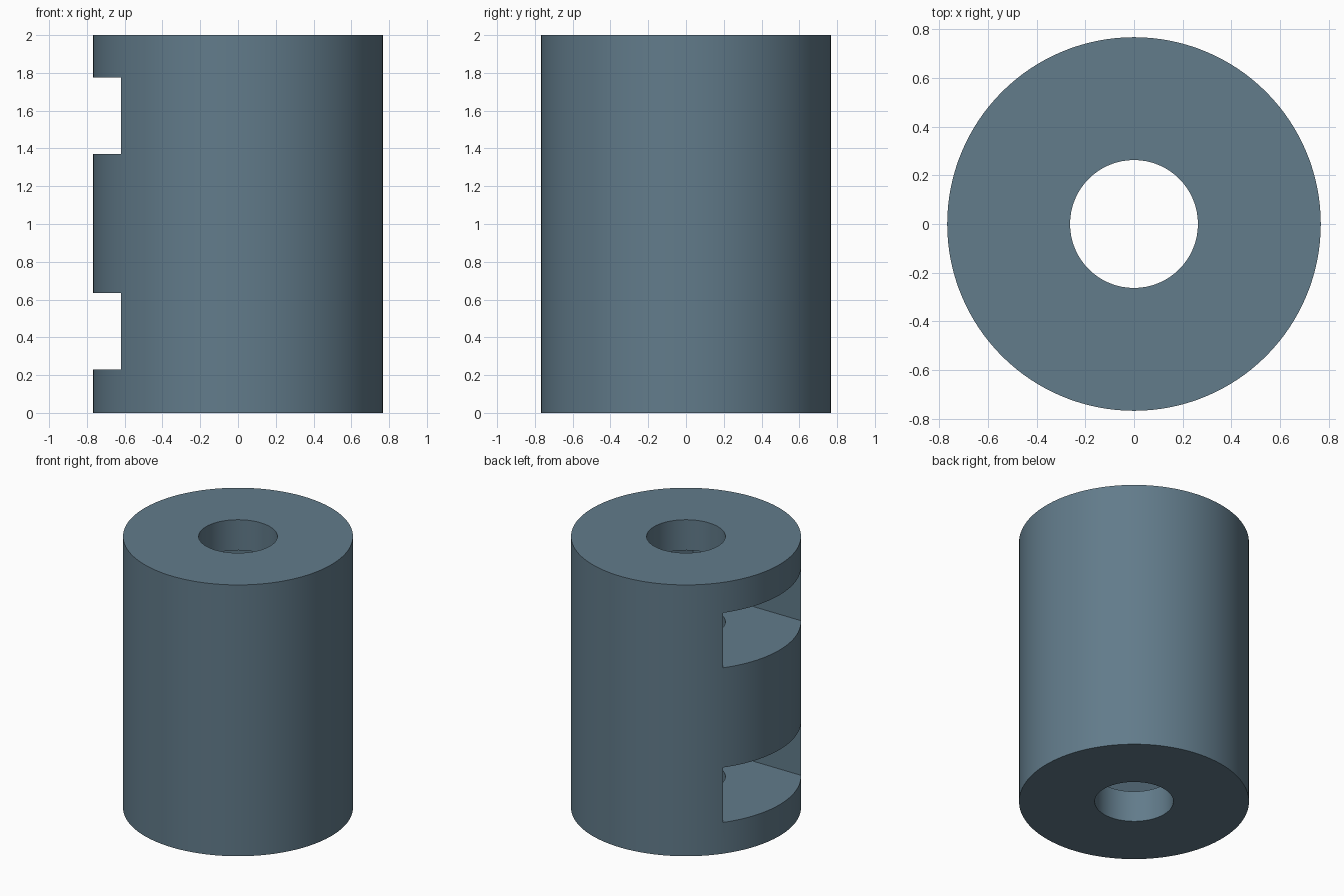
import bpy, bmesh, math

if "Cube" in bpy.data.objects:
    bpy.data.objects.remove(bpy.data.objects["Cube"])

RADIUS, BORE, HEIGHT = 0.768, 0.263, 2.0
HALF_WIDTH = 0.455                       # half the width across the pocket flats
POCKETS = [(0.23, 0.635), (1.37, 1.775)]  # bottom and top of each pocket


def prism(name, outline, z0, z1):
    """Extrude a closed xy outline between two heights."""
    bm = bmesh.new()
    face = bm.faces.new([bm.verts.new((x, y, z0)) for x, y in outline])
    top = bmesh.ops.extrude_face_region(bm, geom=[face])["geom"]
    bmesh.ops.translate(bm, vec=(0, 0, z1 - z0),
                        verts=[v for v in top if isinstance(v, bmesh.types.BMVert)])
    bmesh.ops.recalc_face_normals(bm, faces=bm.faces)
    mesh = bpy.data.meshes.new(name)
    bm.to_mesh(mesh)
    bm.free()
    obj = bpy.data.objects.new(name, mesh)
    bpy.context.collection.objects.link(obj)
    return obj


def circle(r, n):
    return [(r * math.cos(2 * math.pi * i / n), r * math.sin(2 * math.pi * i / n))
            for i in range(n)]


# Main cylinder
body = prism("spacer_body", circle(RADIUS, 128), 0, HEIGHT)
blue_grey = bpy.data.materials.new("blue grey")
blue_grey.diffuse_color = (0.122, 0.2, 0.258, 1)
blue_grey.use_nodes = True
blue_grey.node_tree.nodes["Principled BSDF"].inputs["Base Color"].default_value = blue_grey.diffuse_color
body.data.materials.append(blue_grey)

# Through bore, and hexagonal nut pockets that open to the left side
cutters = [prism("bore_cutter", circle(BORE, 64), -0.1, HEIGHT + 0.1)]
tip = HALF_WIDTH / math.cos(math.pi / 6)
pocket = [(-1, -HALF_WIDTH), (tip / 2, -HALF_WIDTH), (tip, 0),
          (tip / 2, HALF_WIDTH), (-1, HALF_WIDTH)]
for z0, z1 in POCKETS:
    cutters.append(prism("nut_pocket_cutter", pocket, z0, z1))

# Apply the cuts, then remove the cutters
bpy.context.view_layer.objects.active = body
body.select_set(True)
for cutter in cutters:
    mod = body.modifiers.new("cut", "BOOLEAN")
    mod.operation, mod.solver, mod.object = "DIFFERENCE", "EXACT", cutter
    bpy.ops.object.modifier_apply(modifier=mod.name)
    bpy.data.objects.remove(cutter)

bpy.ops.object.shade_smooth_by_angle(angle=math.radians(30))
